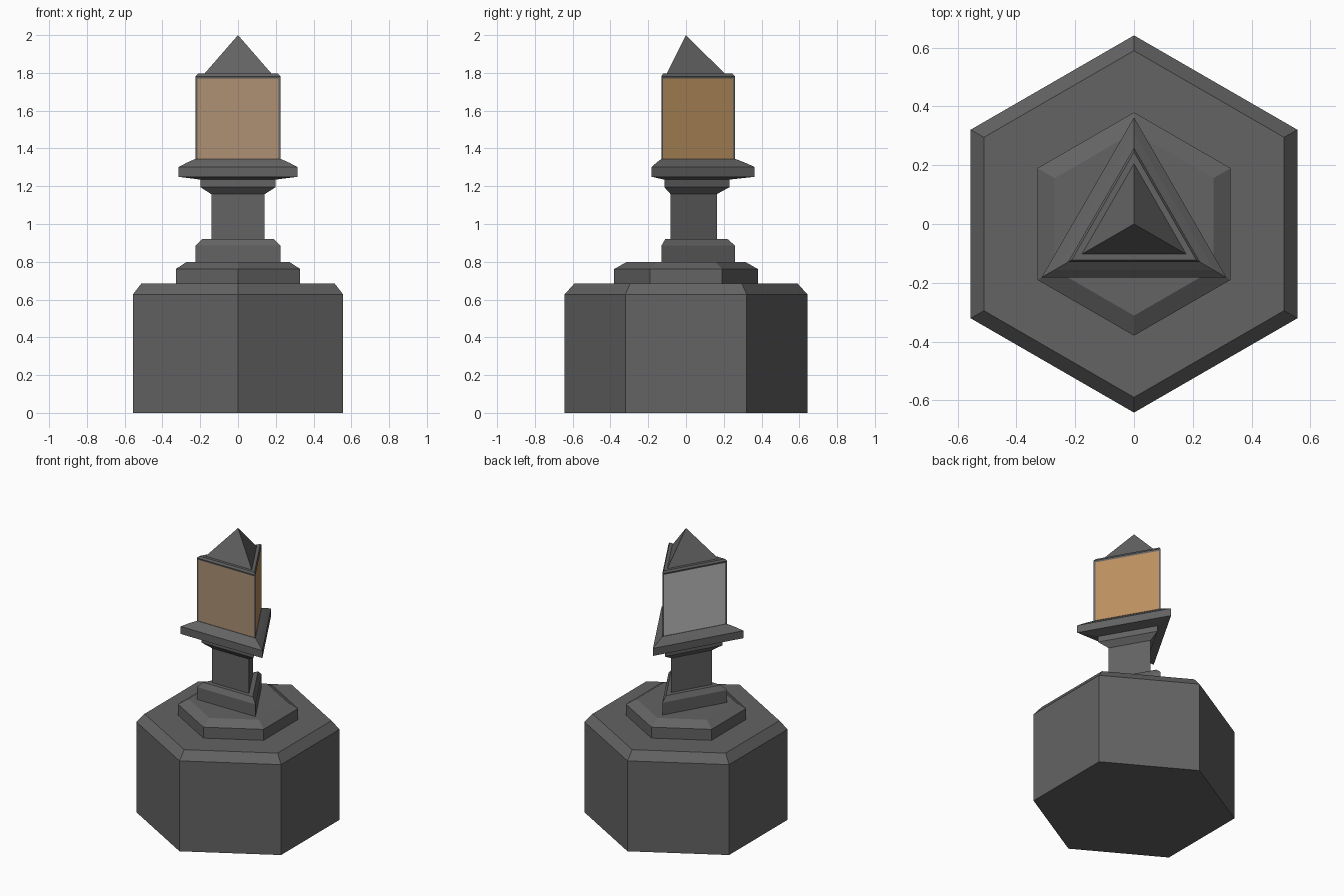
import bpy, bmesh
from math import sin, cos, pi

cube = bpy.data.objects.get("Cube")
if cube:
    bpy.data.objects.remove(cube)


def material(name, rgb):
    m = bpy.data.materials.new(name)
    m.use_nodes = True
    m.diffuse_color = (*rgb, 1)
    m.node_tree.nodes["Principled BSDF"].inputs["Base Color"].default_value = (*rgb, 1)
    return m


stone = material("dark_stone", (0.125, 0.125, 0.125))
tan = material("tan_panel", (0.42, 0.28, 0.175))
gold = material("golden_panel", (0.50, 0.285, 0.115))
silver = material("silver_panel", (0.58, 0.58, 0.57))


def prism(name, sides, profile, panels=()):
    """Stack of regular polygons (corner radius, height), one corner facing +y."""
    bm = bmesh.new()
    rings = []
    for radius, z in profile:
        angles = [pi / 2 + 2 * pi * i / sides for i in range(sides)]
        rings.append([bm.verts.new((radius * cos(a), radius * sin(a), z)) for a in angles])
    for low, high in zip(rings, rings[1:]):
        for i in range(sides):
            j = (i + 1) % sides
            bm.faces.new((low[i], low[j], high[j], high[i]))
    bm.faces.new(rings[0][::-1])
    bm.faces.new(rings[-1])
    bmesh.ops.remove_doubles(bm, verts=bm.verts[:], dist=0.0005)
    bmesh.ops.recalc_face_normals(bm, faces=bm.faces[:])
    mesh = bpy.data.meshes.new(name)
    for m in (stone, *panels):
        mesh.materials.append(m)
    if panels:
        # Framed, slightly sunken panel on every upright face
        walls = [f for f in bm.faces if abs(f.normal.z) < 0.01]
        bmesh.ops.inset_individual(bm, faces=walls, thickness=0.017, depth=-0.003)
        for f in walls:
            n = f.normal
            f.material_index = 1 if n.y < -0.5 else 2 if n.x > 0 else 3
    bm.to_mesh(mesh)
    bm.free()
    obj = bpy.data.objects.new(name, mesh)
    bpy.context.collection.objects.link(obj)
    return obj


# Hexagonal base and step
prism("hexagon_base", 6, [(0.642, 0), (0.642, 0.628), (0.59, 0.686)])
prism("hexagon_step", 6, [(0.38, 0.68), (0.38, 0.762), (0.312, 0.80)])

# Triangular plinth, shaft and flared capital
prism("plinth", 3, [(0.26, 0.795), (0.26, 0.885), (0.22, 0.92)])
prism("shaft", 3, [(0.163, 0.91), (0.163, 1.17)])
prism("capital", 3, [(0.163, 1.158), (0.23, 1.195), (0.23, 1.24)])

# Wide ledge below the lantern
prism("ledge", 3, [(0.23, 1.235), (0.363, 1.25), (0.363, 1.302),
                   (0.312, 1.325), (0.26, 1.345)])

# Lantern with one coloured panel per side, and pointed roof
prism("lantern", 3, [(0.26, 1.33), (0.26, 1.782), (0.245, 1.796)], (tan, gold, silver))
prism("roof", 3, [(0.211, 1.79), (0, 2.0)])
